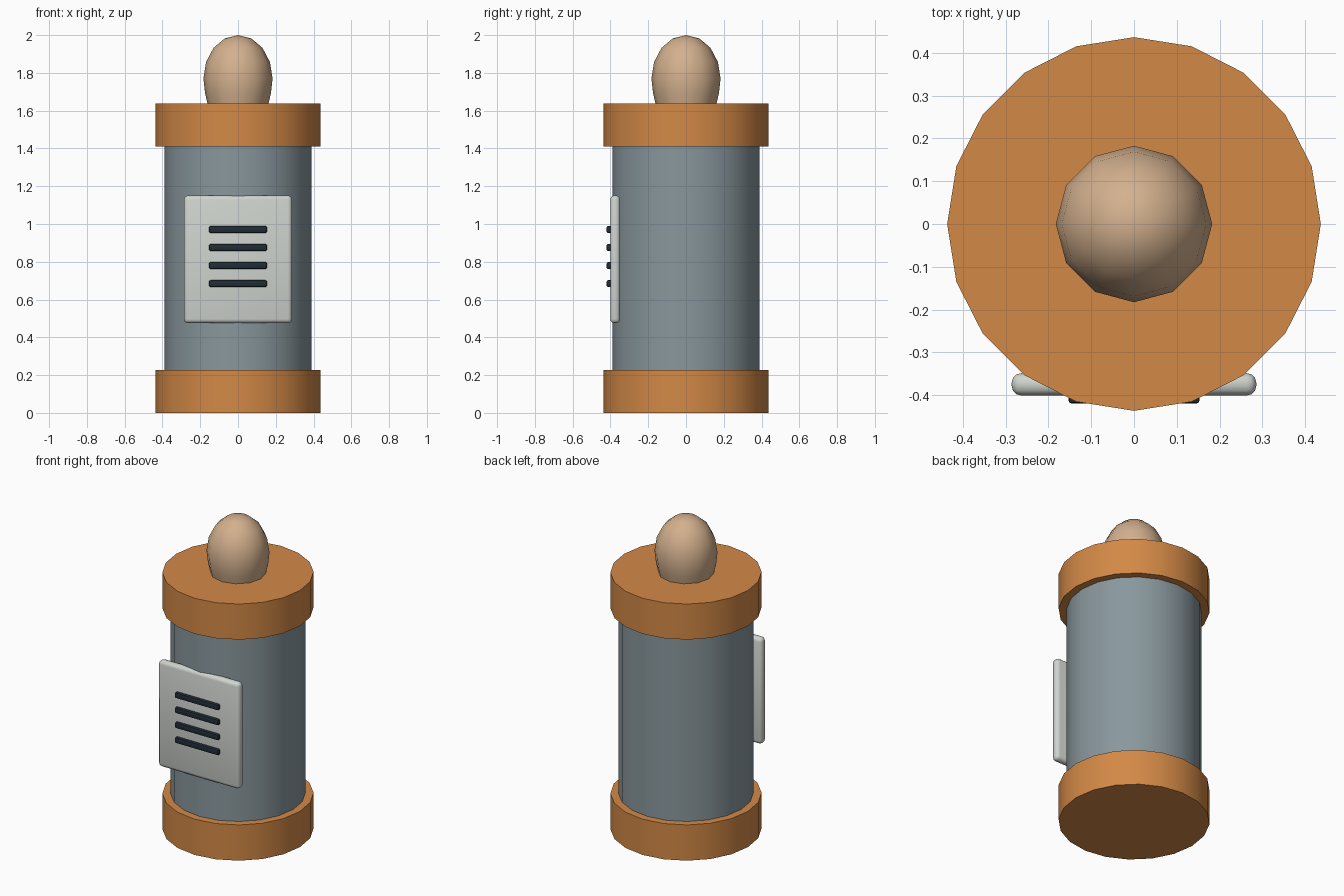
import bpy
import bmesh
import math

default = bpy.data.objects.get("Cube")
if default:
    bpy.data.objects.remove(default, do_unlink=True)


def material(name, r, g, b):
    mat = bpy.data.materials.new(name)
    mat.use_nodes = True
    mat.diffuse_color = (r, g, b, 1)
    mat.node_tree.nodes["Principled BSDF"].inputs["Base Color"].default_value = (r, g, b, 1)
    return mat


orange = material("copper orange", 0.65, 0.25, 0.062)
steel = material("steel grey", 0.25, 0.31, 0.335)
pale = material("pale grey", 0.63, 0.66, 0.62)
dark = material("dark slate", 0.015, 0.026, 0.036)
tan = material("warm tan", 0.65, 0.435, 0.27)


def finish(bm, name, mat, angle=40):
    bmesh.ops.recalc_face_normals(bm, faces=bm.faces)
    mesh = bpy.data.meshes.new(name)
    bm.to_mesh(mesh)
    bm.free()
    mesh.materials.append(mat)
    obj = bpy.data.objects.new(name, mesh)
    bpy.context.collection.objects.link(obj)
    bpy.ops.object.select_all(action='DESELECT')
    obj.select_set(True)
    bpy.context.view_layer.objects.active = obj
    bpy.ops.object.shade_smooth_by_angle(angle=math.radians(angle))
    return obj


def lathe(name, profile, sides, mat):
    """Spin (radius, z) points around z, closing both ends."""
    bm = bmesh.new()
    rings = []
    for r, z in profile:
        turns = [2 * math.pi * i / sides for i in range(sides)]
        rings.append([bm.verts.new((r * math.cos(a), r * math.sin(a), z)) for a in turns])
    for low, high in zip(rings, rings[1:]):
        for i in range(sides):
            j = (i + 1) % sides
            bm.faces.new((low[i], low[j], high[j], high[i]))
    bm.faces.new(rings[0])
    bm.faces.new(rings[-1])
    bmesh.ops.remove_doubles(bm, verts=bm.verts, dist=0.0001)
    return finish(bm, name, mat)


def rounded_box(name, size, centre, bevel, segments, mat):
    bm = bmesh.new()
    bmesh.ops.create_cube(bm, size=1)
    for v in bm.verts:
        v.co = [c * s + o for c, s, o in zip(v.co, size, centre)]
    bmesh.ops.bevel(bm, geom=bm.edges[:], offset=bevel, segments=segments,
                    profile=0.5, affect='EDGES')
    return finish(bm, name, mat)


# Cylindrical body with a wider cap at each end
lathe("body", [(0.39, 0.1), (0.39, 1.5)], 20, steel)
lathe("bottom_cap", [(0.437, 0), (0.437, 0.228)], 20, orange)
lathe("top_cap", [(0.437, 1.41), (0.437, 1.637)], 20, orange)

# Egg-shaped knob
knob_profile = [(0.157, 1.62), (0.174, 1.69)]
for step in range(4):
    a = step * math.pi / 8
    knob_profile.append((0.183 * math.cos(a), 1.77 + 0.23 * math.sin(a)))
knob_profile.append((0.00001, 2.0))
lathe("knob", knob_profile, 12, tan)

# Front plate with four raised grille bars
rounded_box("front_plate", (0.572, 0.052, 0.676), (0, -0.375, 0.813), 0.022, 3, pale)
for i in range(4):
    rounded_box(f"grille_bar_{i + 1}", (0.306, 0.04, 0.036),
                (0, -0.4, 0.971 - i * 0.0955), 0.007, 2, dark)
